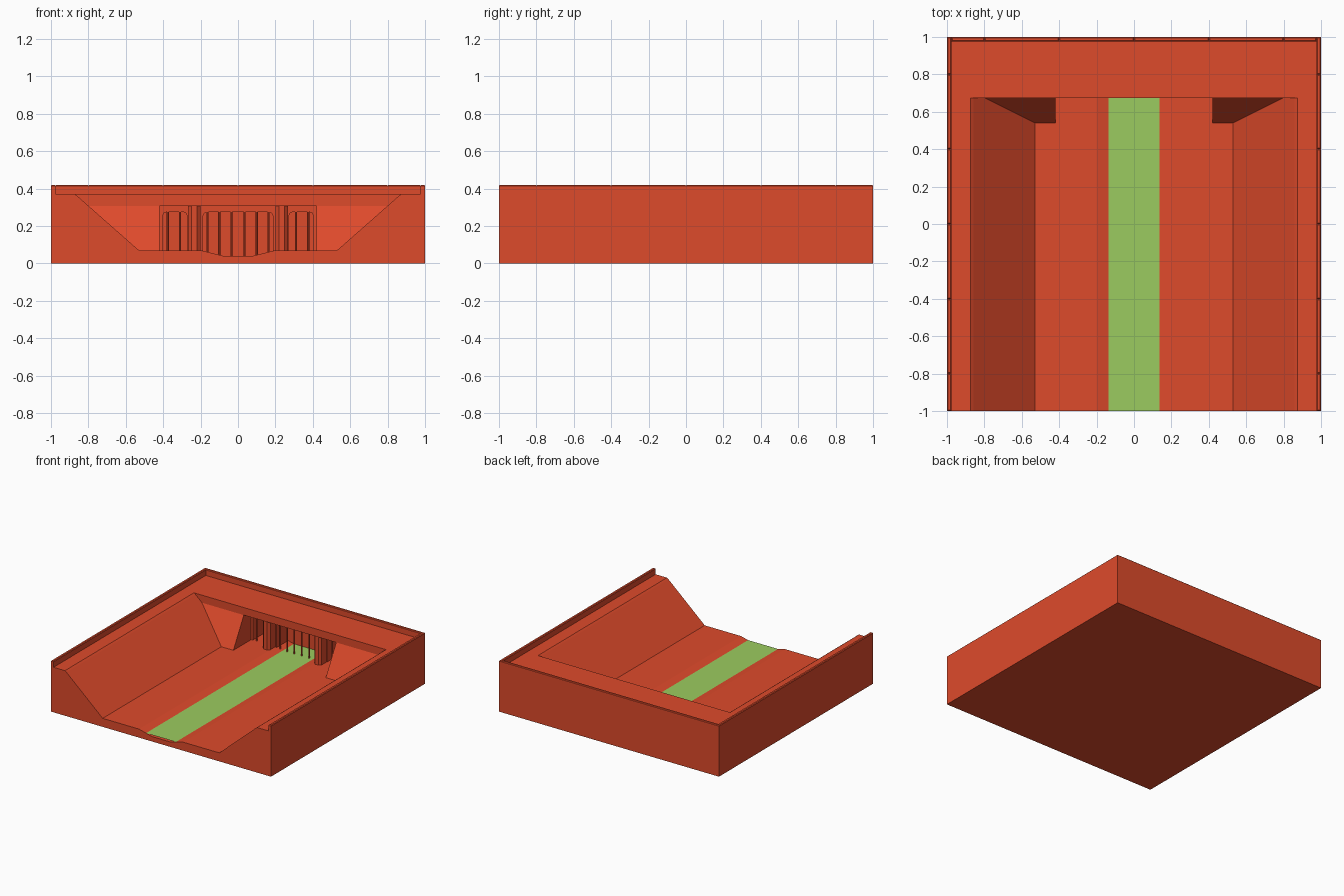
import bpy, bmesh
from mathutils import Vector

if "Cube" in bpy.data.objects:
    bpy.data.objects.remove(bpy.data.objects["Cube"])


def material(name, rgb):
    m = bpy.data.materials.new(name)
    m.diffuse_color = (*rgb, 1)
    m.use_nodes = True
    m.node_tree.nodes["Principled BSDF"].inputs["Base Color"].default_value = m.diffuse_color
    return m


RED = material("red", (0.73, 0.069, 0.024))
GREEN = material("green", (0.33, 0.60, 0.115))


def finish(name, bm, mat=RED):
    me = bpy.data.meshes.new(name)
    bm.to_mesh(me)
    bm.free()
    me.materials.append(mat)
    ob = bpy.data.objects.new(name, me)
    bpy.context.collection.objects.link(ob)
    return ob


def prism(name, pts, axis, lo, hi):
    """Extrude a 2D outline: axis 'y' takes (x, z) points, axis 'z' takes (x, y)."""
    bm = bmesh.new()
    at = (lambda a, b, t: (a, t, b)) if axis == 'y' else (lambda a, b, t: (a, b, t))
    f = bm.faces.new([bm.verts.new(at(a, b, lo)) for a, b in pts])
    ext = bmesh.ops.extrude_face_region(bm, geom=[f])['geom']
    move = Vector(at(0, 0, hi - lo))
    bmesh.ops.translate(bm, vec=move, verts=[v for v in ext if isinstance(v, bmesh.types.BMVert)])
    bmesh.ops.recalc_face_normals(bm, faces=bm.faces)
    return finish(name, bm)


def mirrored(half):
    return half + [(-x, z) for x, z in reversed(half)]


def cut(ob, cutter):
    mod = ob.modifiers.new("cut", 'BOOLEAN')
    mod.operation, mod.solver, mod.object = 'DIFFERENCE', 'EXACT', cutter
    bpy.context.view_layer.update()
    me = bpy.data.meshes.new_from_object(ob.evaluated_get(bpy.context.evaluated_depsgraph_get()))
    ob.modifiers.clear()
    ob.data = me
    bpy.data.objects.remove(cutter)


# Ground block with the open channel, the culvert mouth and three grated openings
END, GRATE, BACK = 0.675, 0.77, 0.92
block = prism("ground_block", mirrored([(1, 0), (1, 0.37)]), 'y', -1, 1)
gutter = [(0.08, 0.04), (0.20, 0.07)]
cut(block, prism("channel_cutter", mirrored(
    gutter + [(0.53, 0.07), (0.859, 0.36), (0.873, 0.37), (0.873, 0.5)]), 'y', -1.2, END))
cut(block, prism("mouth_cutter", mirrored(
    gutter + [(0.42, 0.07), (0.42, 0.308)]), 'y', 0.6, GRATE))
cut(block, prism("centre_cutter", mirrored(
    [(0.08, 0.04), (0.188, 0.067), (0.188, 0.25), (0.18, 0.268), (0.165, 0.275)]), 'y', 0.7, BACK))
for s in (-1, 1):
    side = [(0.27, 0.07), (0.405, 0.07), (0.405, 0.25), (0.397, 0.268), (0.382, 0.275),
            (0.293, 0.275), (0.278, 0.268), (0.27, 0.25)]
    cut(block, prism("side_cutter", [(s * x, z) for x, z in side], 'y', 0.7, BACK))

# Sloped wing walls either side of the culvert mouth
for s, side in ((-1, "left"), (1, "right")):
    bm = bmesh.new()
    a, b, c, d, e = [bm.verts.new((s * x, y, z)) for x, y, z in (
        (0.80, END, 0.308), (0.42, END, 0.308), (0.42, 0.54, 0.07),
        (0.53, 0.54, 0.07), (0.42, END, 0.07))]
    for vs in ((a, b, c, d), (b, e, c)):
        f = bm.faces.new(vs if s > 0 else vs[::-1])
    bm.normal_update()
    if [f for f in bm.faces][0].normal.z < 0:
        bmesh.ops.reverse_faces(bm, faces=bm.faces)
    finish("wing_wall_" + side, bm)

# Piers with chamfered noses
for s, side in ((-1, "left"), (1, "right")):
    plan = [(0.20, GRATE), (0.20, 0.705), (0.218, 0.688), (0.248, 0.688),
            (0.266, 0.705), (0.266, GRATE)]
    prism("pier_" + side, [(s * x, y) for x, y in plan], 'z', 0.065, 0.309)

# Vertical grate bars
bm = bmesh.new()
for x in (0.035, 0.10, 0.163, 0.31, 0.375):
    bottom = 0.035 if x < 0.2 else 0.065
    for s in (-1, 1):
        made = bmesh.ops.create_cone(bm, cap_ends=True, segments=8, radius1=0.006,
                                     radius2=0.006, depth=0.277 - bottom)
        bmesh.ops.translate(bm, verts=made['verts'],
                            vec=(s * x, GRATE + 0.01, (0.277 + bottom) / 2))
finish("grate_bars", bm)

# Raised kerb, in bevelled lengths round three sides
def kerb(bm, x0, x1, y0, y1):
    vs = bmesh.ops.create_cube(bm, size=1)['verts']
    for v in vs:
        v.co = (x1 if v.co.x > 0 else x0, y1 if v.co.y > 0 else y0, 0.42 if v.co.z > 0 else 0.37)
    top = {e for v in vs for e in v.link_edges if all(w.co.z > 0.4 for w in e.verts)}
    bmesh.ops.bevel(bm, geom=list(top), offset=0.005, segments=1, affect='EDGES')


bm = bmesh.new()
joints = (-1, -0.8, -0.4, 0, 0.4, 0.8, 1)
for lo, hi in zip(joints, joints[1:]):
    kerb(bm, -1, -0.976, lo, hi)
    kerb(bm, 0.976, 1, lo, hi)
    kerb(bm, max(lo, -0.976), min(hi, 0.976), 0.976, 1)
finish("kerb", bm)

# Water sheet in the gutter
bm = bmesh.new()
bm.faces.new([bm.verts.new((x, y, 0.054)) for x, y in
              ((-0.136, -1), (0.136, -1), (0.136, BACK), (-0.136, BACK))])
finish("water", bm, GREEN)
